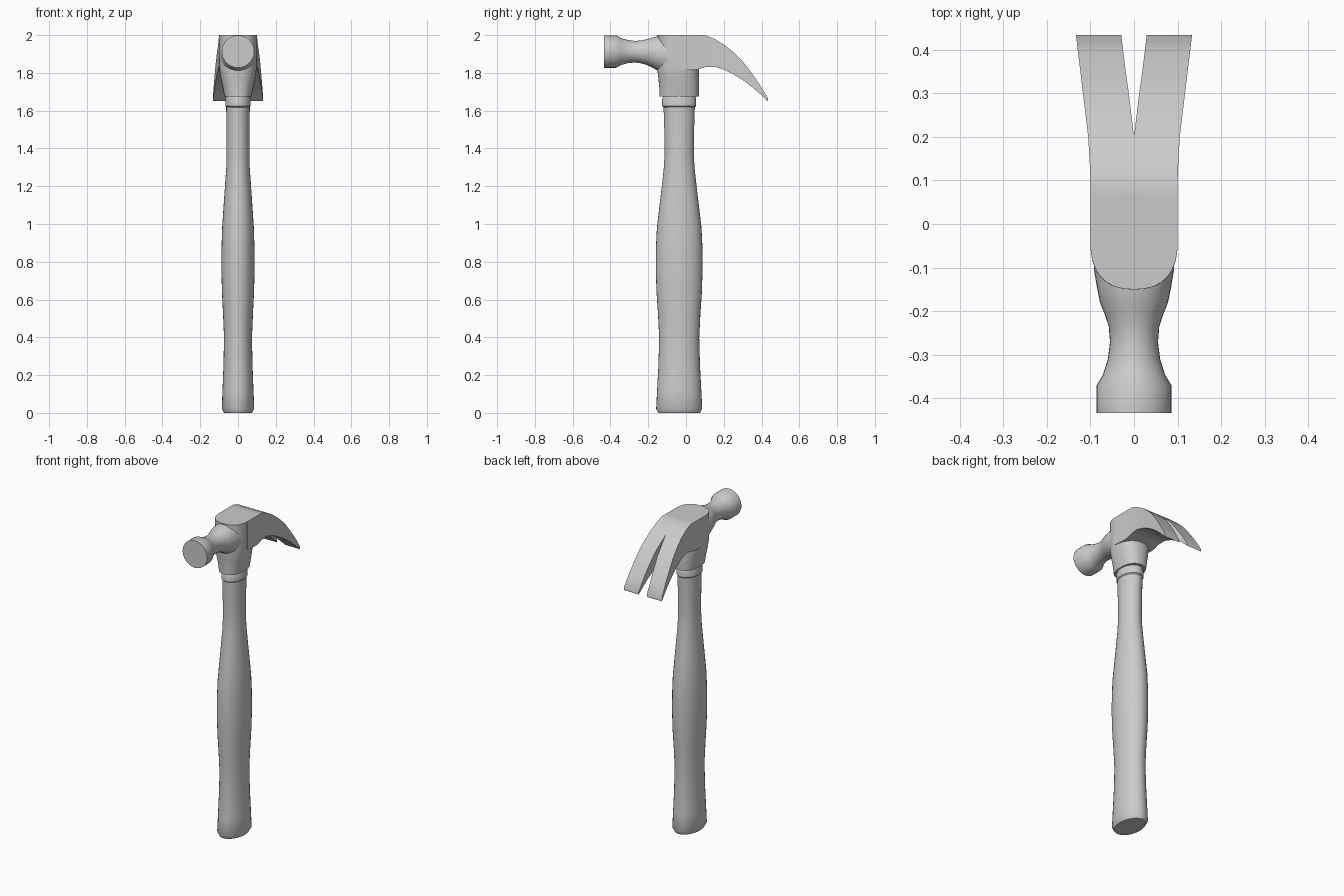
import bpy, bmesh, math

if "Cube" in bpy.data.objects:
    bpy.data.objects.remove(bpy.data.objects["Cube"])


def finish(name, bm, angle=35):
    bmesh.ops.recalc_face_normals(bm, faces=bm.faces)
    mesh = bpy.data.meshes.new(name)
    bm.to_mesh(mesh)
    bm.free()
    ob = bpy.data.objects.new(name, mesh)
    bpy.context.collection.objects.link(ob)
    bpy.ops.object.select_all(action='DESELECT')
    bpy.context.view_layer.objects.active = ob
    ob.select_set(True)
    bpy.ops.object.shade_smooth_by_angle(angle=math.radians(angle))
    return ob


def loft(name, stations, place, power=2.0, sides=32):
    """Skin superellipse rings; station = (position, centre, half_a, half_b)."""
    bm = bmesh.new()
    rings = []
    for pos, mid, a, b in stations:
        ring = []
        for i in range(sides):
            t = 2 * math.pi * i / sides
            c, s = math.cos(t), math.sin(t)
            u = a * math.copysign(abs(c) ** (2 / power), c)
            v = mid + b * math.copysign(abs(s) ** (2 / power), s)
            ring.append(bm.verts.new(place(u, v, pos)))
        rings.append(ring)
    for r, q in zip(rings, rings[1:]):
        for i in range(sides):
            j = (i + 1) % sides
            bm.faces.new((r[i], r[j], q[j], q[i]))
    bm.faces.new(rings[0])
    bm.faces.new(rings[-1])
    return finish(name, bm)


def upright(u, v, p):
    return (u, v, p)


def lengthwise(u, v, p):
    return (u, p, v)


# Handle: oval grip with chamfered butt
CY = -0.036
grip = [(0, .073, .110), (.022, .086, .122), (.12, .082, .117), (.25, .077, .110),
        (.40, .074, .106), (.52, .079, .112), (.64, .085, .120), (.76, .088, .124),
        (.88, .087, .123), (.98, .084, .118), (1.10, .076, .104), (1.20, .069, .092),
        (1.30, .062, .081), (1.38, .060, .077), (1.50, .061, .079), (1.66, .063, .084)]
loft("handle", [(z, CY, a, b) for z, a, b in grip], upright)

# Collar under the head
collar = [(1.618, .062, .083), (1.624, .067, .090), (1.664, .067, .090), (1.672, .064, .086),
          (1.68, .064, .086)]
loft("collar", [(z, CY, a, b) for z, a, b in collar], upright)

# Head socket, flaring up to the flat top
socket = [(1.675, CY, .072, .104), (1.72, CY, .080, .105), (1.77, -.038, .091, .108),
          (1.82, -.041, .098, .111), (1.88, -.041, .100, .111), (2.0, -.040, .100, .110)]
loft("head_socket", socket, upright, power=2.4, sides=40)

# Striking face and necked poll
poll = [(-.433, 1.913, .086, .086), (-.37, 1.913, .086, .086), (-.345, 1.913, .071, .072),
        (-.31, 1.913, .060, .062), (-.27, 1.912, .055, .057), (-.235, 1.911, .058, .061),
        (-.205, 1.910, .068, .069), (-.18, 1.908, .078, .079), (-.145, 1.902, .085, .093),
        (-.11, 1.895, .091, .102), (-.07, 1.892, .094, .105)]
loft("poll", poll, lengthwise)

# Claw: one half as (y, top z, bottom z, outer x, inner x), mirrored across x
claw = [(-.05, 2.0, 1.82, .100, 0), (.03, 2.0, 1.815, .100, 0), (.06, 2.0, 1.817, .100, 0),
        (.10, 2.0, 1.83, .100, 0), (.15, 1.98, 1.833, .102, 0), (.20, 1.95, 1.817, .105, 0),
        (.25, 1.91, 1.793, .111, .006), (.30, 1.862, 1.762, .117, .012),
        (.35, 1.796, 1.725, .123, .019), (.39, 1.738, 1.690, .128, .024),
        (.433, 1.667, 1.650, .133, .029)]
bm = bmesh.new()
rows = [[bm.verts.new(p) for p in ((i, y, t), (o, y, t), (o, y, b), (i, y, b))]
        for y, t, b, o, i in claw]
for n, (r, q) in enumerate(zip(rows, rows[1:])):
    for k in range(4):
        if k == 3 and claw[n + 1][4] == 0:
            continue  # leave the centre plane open where the halves join
        m = (k + 1) % 4
        bm.faces.new((r[k], r[m], q[m], q[k]))
bm.faces.new(rows[0])
bm.faces.new(rows[-1])
ob = finish("claw", bm)
mirror = ob.modifiers.new("mirror", 'MIRROR')
mirror.use_axis = (True, False, False)
mirror.merge_threshold = 0.0005
while ob.modifiers[0] != mirror:
    ob.modifiers.move(ob.modifiers.find("mirror"), 0)
